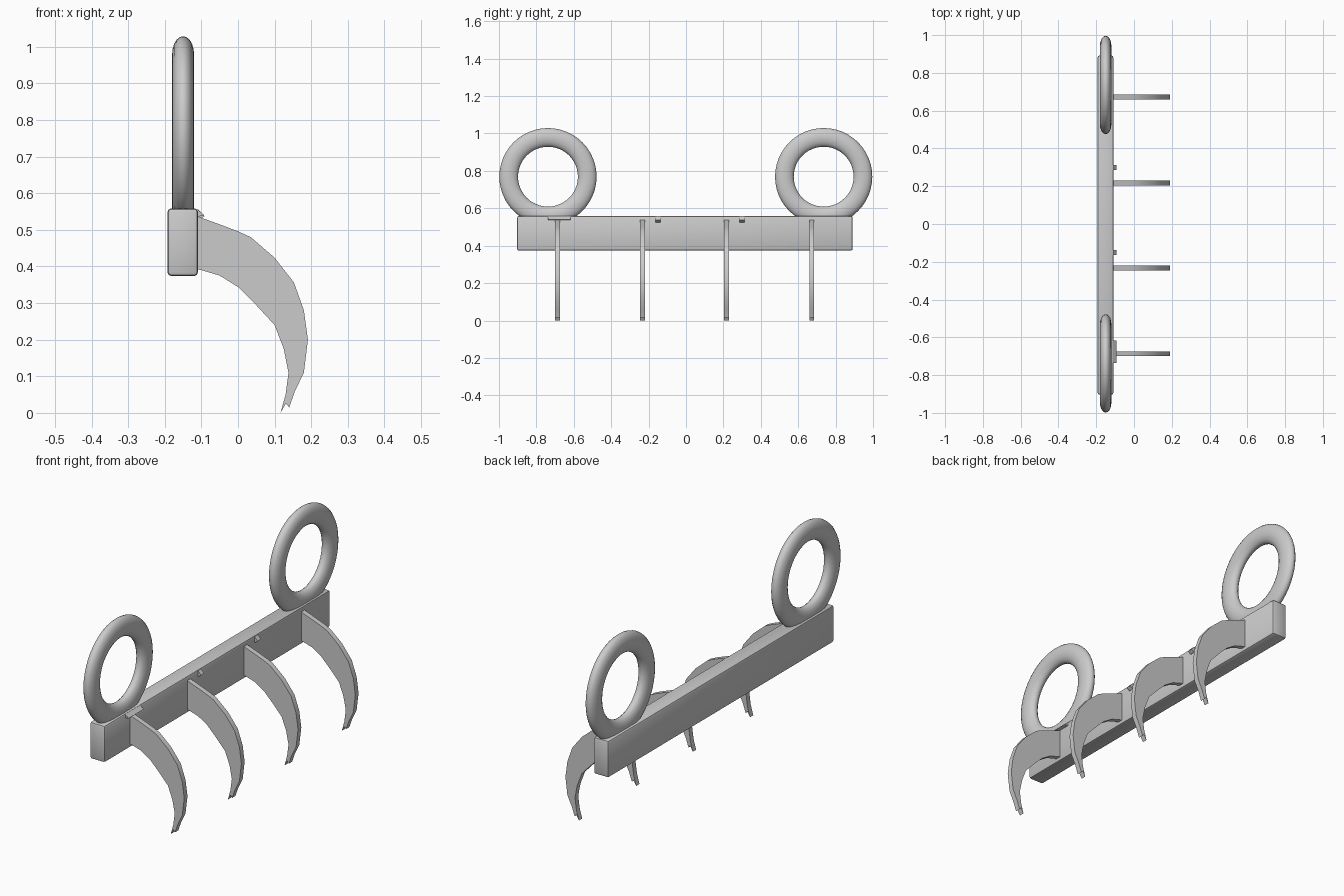
import bpy, bmesh, math

if "Cube" in bpy.data.objects:
    bpy.data.objects.remove(bpy.data.objects["Cube"])

BAR_X = -0.15


def finish(name, bm, angle=35):
    bmesh.ops.recalc_face_normals(bm, faces=bm.faces[:])
    me = bpy.data.meshes.new(name)
    bm.to_mesh(me)
    bm.free()
    ob = bpy.data.objects.new(name, me)
    bpy.context.collection.objects.link(ob)
    bpy.ops.object.select_all(action='DESELECT')
    ob.select_set(True)
    bpy.context.view_layer.objects.active = ob
    bpy.ops.object.shade_smooth_by_angle(angle=math.radians(angle))
    return ob


def prism(name, outline, y, thick):
    """Extrude an x-z outline along y, centred on y."""
    bm = bmesh.new()
    face = bm.faces.new([bm.verts.new((x, y - thick / 2, z)) for x, z in outline])
    new = bmesh.ops.extrude_face_region(bm, geom=[face])['geom']
    verts = [g for g in new if isinstance(g, bmesh.types.BMVert)]
    bmesh.ops.translate(bm, verts=verts, vec=(0, thick, 0))
    return finish(name, bm, 30)


def ring(name, y, z, major=0.21, radial=0.05, side=0.03, n=48, m=20):
    """Torus around the x axis with an oval cross-section."""
    bm = bmesh.new()
    loops = []
    for i in range(n):
        a = 2 * math.pi * i / n
        loop = []
        for j in range(m):
            b = 2 * math.pi * j / m
            r = major + radial * math.cos(b)
            loop.append(bm.verts.new((BAR_X + side * math.sin(b),
                                      y + r * math.cos(a), z + r * math.sin(a))))
        loops.append(loop)
    for i in range(n):
        p, q = loops[i], loops[(i + 1) % n]
        for j in range(m):
            k = (j + 1) % m
            bm.faces.new((p[j], p[k], q[k], q[j]))
    return finish(name, bm, 60)


# Knuckle bar with softened edges
bm = bmesh.new()
bmesh.ops.create_cube(bm, size=1)
bmesh.ops.scale(bm, verts=bm.verts[:], vec=(0.083, 1.795, 0.185))
bmesh.ops.translate(bm, verts=bm.verts[:], vec=(BAR_X - 0.001, -0.006, 0.4665))
bmesh.ops.bevel(bm, geom=bm.edges[:], offset=0.01, segments=2, profile=0.5,
                affect='EDGES')
finish("bar", bm)

# Grip rings at both ends
ring("ring_left", -0.738, 0.769)
ring("ring_right", 0.736, 0.769)

# Curved blades with a chipped tip
claw = [(-0.13, 0.545), (-0.1, 0.533), (-0.05, 0.515), (0, 0.496), (0.035, 0.48),
        (0.1, 0.424), (0.153, 0.356), (0.18, 0.28), (0.191, 0.2), (0.18, 0.11),
        (0.155, 0.058), (0.14, 0.015), (0.131, 0.026), (0.116, 0.0), (0.13, 0.05),
        (0.138, 0.11), (0.125, 0.175), (0.1, 0.24), (0.05, 0.294), (0, 0.344),
        (-0.05, 0.375), (-0.1, 0.39), (-0.13, 0.396)]
for i, y in enumerate((-0.687, -0.233, 0.217, 0.672)):
    prism(f"claw_{i + 1}", claw, y, 0.026)

# Small weld burrs along the top front edge
for i, y in enumerate((-0.15, 0.3)):
    prism(f"burr_{i + 1}", [(-0.12, 0.555), (-0.108, 0.555), (-0.092, 0.537),
                            (-0.108, 0.525), (-0.12, 0.525)], y, 0.026)
prism("weld_cap", [(-0.12, 0.556), (-0.11, 0.555), (-0.092, 0.54), (-0.12, 0.534)],
      -0.677, 0.12)
